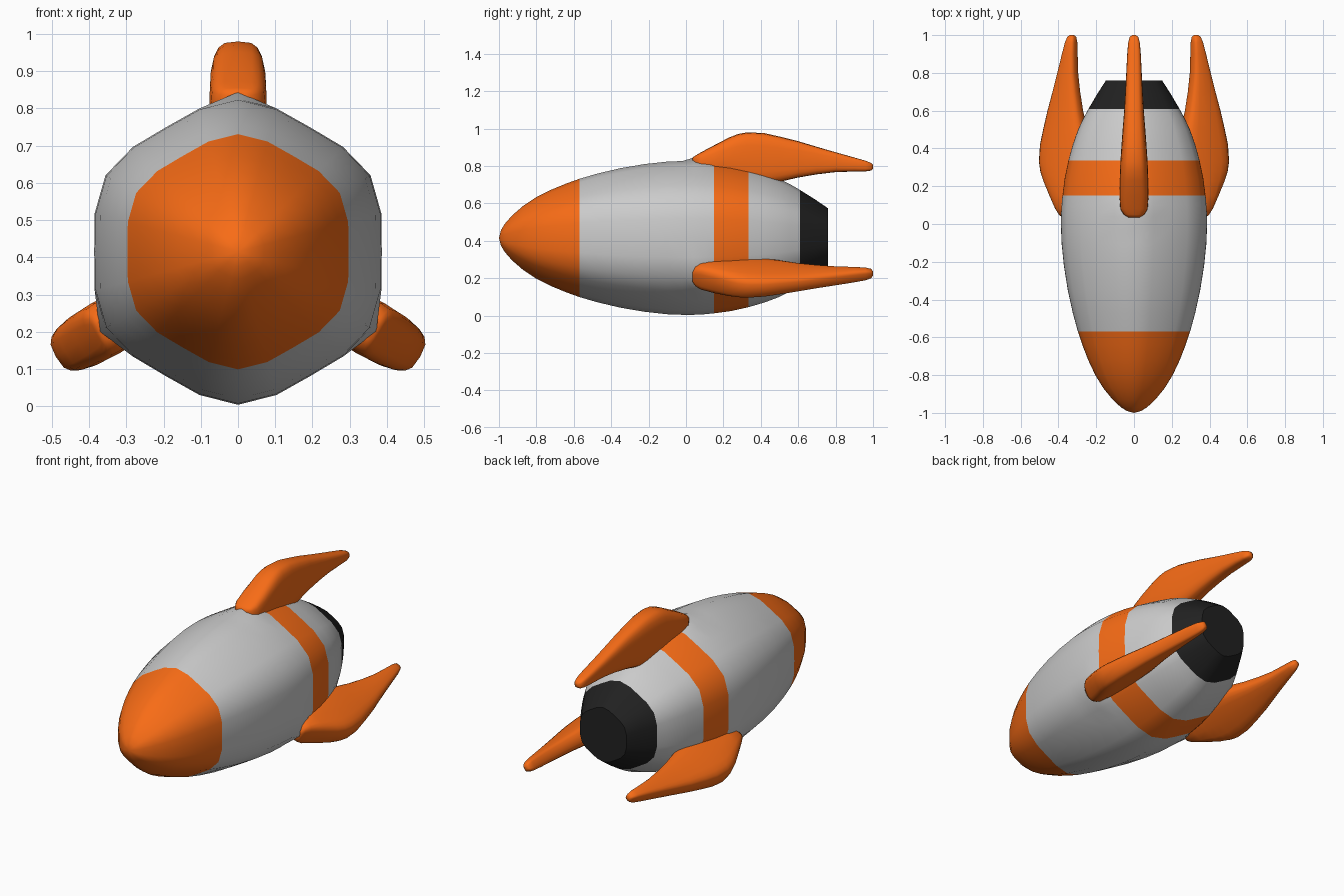
import bpy, bmesh, math
from mathutils import Matrix, Vector

if "Cube" in bpy.data.objects:
    bpy.data.objects.remove(bpy.data.objects["Cube"])

AXIS_Z = 0.415
SIDES = 24


def material(name, color):
    m = bpy.data.materials.new(name)
    m.diffuse_color = color
    m.use_nodes = True
    m.node_tree.nodes["Principled BSDF"].inputs["Base Color"].default_value = m.diffuse_color
    return m


ORANGE = material("orange", (0.94, 0.15, 0.008, 1))
BLACK = material("black", (0.015, 0.015, 0.015, 1))


def loft(name, rings, mat=None, cap_start=False, cap_end=False, angle=40):
    """Skin a list of equal-length point rings; a one-point ring makes a tip."""
    bm = bmesh.new()
    loops = [[bm.verts.new(p) for p in ring] for ring in rings]
    for a, b in zip(loops, loops[1:]):
        n = max(len(a), len(b))
        for i in range(n):
            j = (i + 1) % n
            if len(a) == 1:
                bm.faces.new((a[0], b[j], b[i]))
            else:
                bm.faces.new((a[i], a[j], b[j], b[i]))
    if cap_start:
        bm.faces.new(loops[0])
    if cap_end:
        bm.faces.new(loops[-1])
    bmesh.ops.recalc_face_normals(bm, faces=bm.faces)
    # An open shell must still face away from the rocket axis
    if not (cap_start and cap_end):
        score = sum(f.normal.dot(f.calc_center_median() - Vector((0, f.calc_center_median().y, AXIS_Z)))
                    for f in bm.faces)
        if score < 0:
            bmesh.ops.reverse_faces(bm, faces=bm.faces)
    mesh = bpy.data.meshes.new(name)
    bm.to_mesh(mesh)
    bm.free()
    if mat:
        mesh.materials.append(mat)
    obj = bpy.data.objects.new(name, mesh)
    bpy.context.collection.objects.link(obj)
    bpy.ops.object.select_all(action='DESELECT')
    obj.select_set(True)
    bpy.context.view_layer.objects.active = obj
    bpy.ops.object.shade_smooth_by_angle(angle=math.radians(angle))
    return obj


# Body profile: position along y, radius at the hexagon corners
PROFILE = [(-1.0, 0), (-0.99, 0.04), (-0.97, 0.074), (-0.93, 0.12), (-0.87, 0.172),
           (-0.80, 0.218), (-0.72, 0.258), (-0.64, 0.291), (-0.57, 0.316),
           (-0.47, 0.345), (-0.35, 0.373), (-0.22, 0.395), (-0.10, 0.408), (-0.02, 0.411),
           (0.04, 0.411), (0.10, 0.408), (0.15, 0.403), (0.24, 0.391), (0.335, 0.37),
           (0.42, 0.345), (0.50, 0.315), (0.56, 0.285), (0.61, 0.256),
           (0.69, 0.206), (0.76, 0.158)]


def body_ring(y, r):
    """Softly rounded hexagon with corners at top and bottom."""
    if r == 0:
        return [(0, y, AXIS_Z)]
    pts = []
    for i in range(SIDES):
        a = 2 * math.pi * i / SIDES
        k = r * (0.97 + 0.03 * math.cos(6 * a))
        # The three finned corners swell slightly at the fin roots
        if i % 8 == 0 and 0 < y < 0.12:
            k += 0.018
        pts.append((k * math.sin(a), y, AXIS_Z + k * math.cos(a)))
    return pts


def body_part(name, y0, y1, mat=None, **caps):
    return loft(name, [body_ring(y, r) for y, r in PROFILE if y0 <= y <= y1], mat, **caps)


# Body sections from nose to tail
body_part("nose_cone", -1.0, -0.57, ORANGE)
body_part("hull_front", -0.57, 0.15)
body_part("hull_band", 0.15, 0.335, ORANGE)
body_part("hull_rear", 0.335, 0.61)
body_part("tail_nozzle", 0.61, 0.76, BLACK, cap_end=True)

# Fin stations: y, inner z, outer z, half thickness
FIN = [(0.035, 0.80, 0.845, 0.03), (0.05, 0.79, 0.855, 0.055), (0.08, 0.76, 0.873, 0.072),
       (0.15, 0.74, 0.91, 0.077), (0.23, 0.72, 0.952, 0.076), (0.28, 0.71, 0.971, 0.074),
       (0.33, 0.70, 0.98, 0.072), (0.42, 0.70, 0.975, 0.066), (0.50, 0.715, 0.957, 0.06),
       (0.60, 0.738, 0.932, 0.052), (0.70, 0.755, 0.902, 0.046), (0.80, 0.767, 0.873, 0.041),
       (0.90, 0.77, 0.845, 0.036), (0.96, 0.771, 0.828, 0.031), (0.99, 0.775, 0.816, 0.023),
       (1.0, 0.785, 0.805, 0.01)]


def fin_ring(y, z0, z1, w, n=20):
    """Rounded-rectangle slice through a fin."""
    mid, half = (z0 + z1) / 2, (z1 - z0) / 2
    pts = []
    for i in range(n):
        a = 2 * math.pi * i / n
        c, s = math.cos(a), math.sin(a)
        pts.append((w * math.copysign(abs(c) ** 0.6, c), y,
                    mid + half * math.copysign(abs(s) ** 0.6, s)))
    return pts


# Three fins spaced evenly around the body
for i, name in enumerate(("fin_top", "fin_right", "fin_left")):
    turn = (Matrix.Translation((0, 0, AXIS_Z)) @ Matrix.Rotation(math.radians(120 * i), 4, 'Y')
            @ Matrix.Translation((0, 0, -AXIS_Z)))
    rings = [[turn @ Vector(p) for p in fin_ring(*s)] for s in FIN]
    loft(name, rings, ORANGE, cap_start=True, cap_end=True, angle=60)
